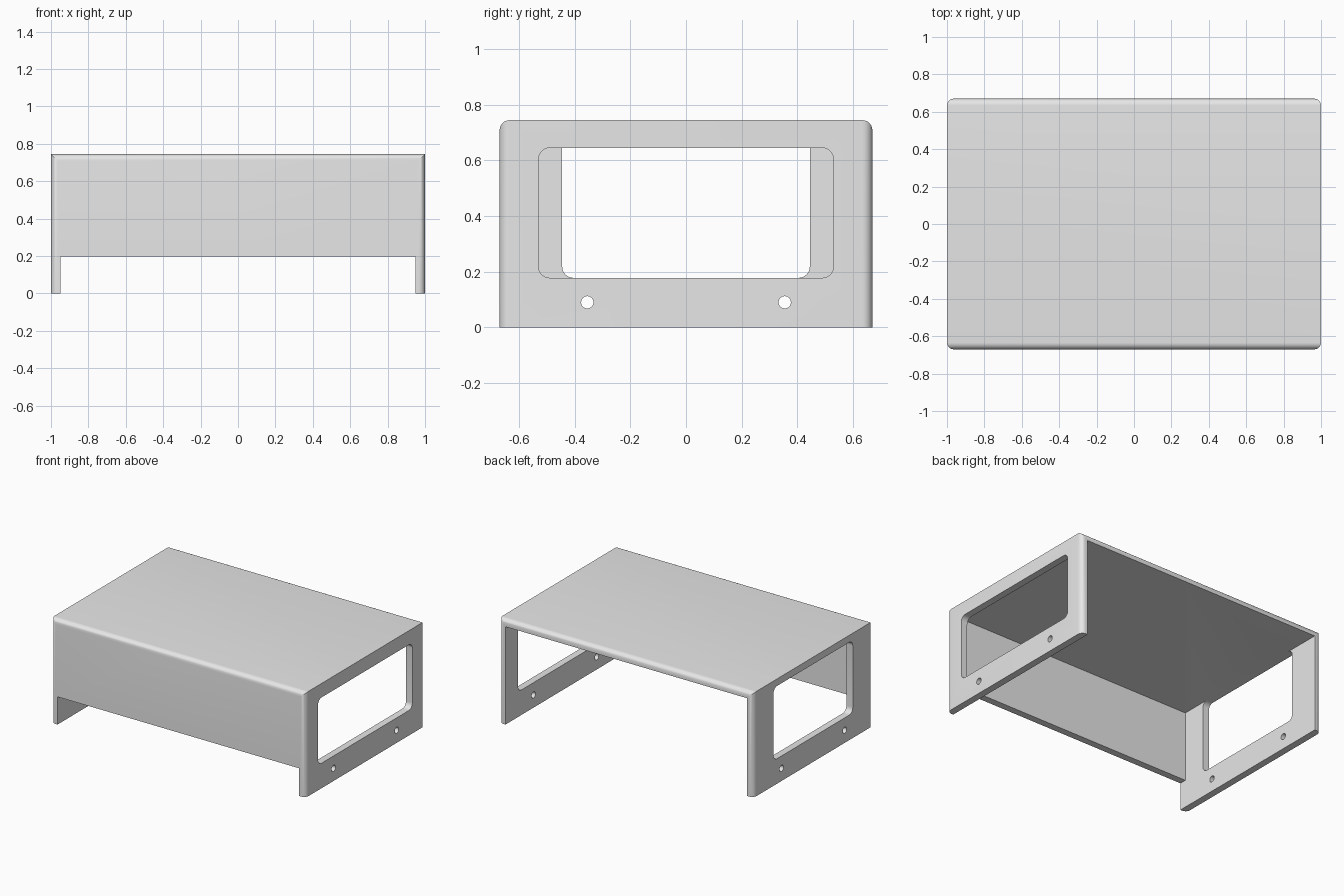
import bpy
import bmesh
from math import radians, pi
from mathutils import Matrix, Vector

if "Cube" in bpy.data.objects:
    bpy.data.objects.remove(bpy.data.objects["Cube"], do_unlink=True)

# Overall dimensions
HALF_X, HALF_Y, HEIGHT = 1.0, 0.67, 0.745
WALL = 0.05
INNER_X = HALF_X - WALL
CEILING = HEIGHT - WALL
EDGE_R = 0.036
WINDOW_R = 0.04

grey = bpy.data.materials.new("plain_grey")
grey.use_nodes = True
grey.diffuse_color = (0.8, 0.8, 0.8, 1)
grey.node_tree.nodes["Principled BSDF"].inputs["Base Color"].default_value = (0.8, 0.8, 0.8, 1)


def make_object(name, bm):
    bmesh.ops.recalc_face_normals(bm, faces=bm.faces)
    mesh = bpy.data.meshes.new(name)
    bm.to_mesh(mesh)
    bm.free()
    mesh.materials.append(grey)
    obj = bpy.data.objects.new(name, mesh)
    bpy.context.collection.objects.link(obj)
    return obj


def block(name, low, high, round_axis=None, radius=0.0, keep=lambda mid: True):
    """Box between two corners; edges parallel to round_axis get rounded."""
    low, high = Vector(low), Vector(high)
    bm = bmesh.new()
    bmesh.ops.create_cube(bm, size=1)
    size = high - low
    for v in bm.verts:
        v.co = Vector([c * s for c, s in zip(v.co, size)]) + (low + high) / 2
    if round_axis is not None:
        edges = []
        for e in bm.edges:
            a, b = (v.co for v in e.verts)
            if abs((a - b)[round_axis]) > 1e-4 and keep((a + b) / 2):
                edges.append(e)
        bmesh.ops.bevel(bm, geom=edges, offset=radius, offset_type='OFFSET',
                        segments=8, profile=0.5, affect='EDGES')
    return make_object(name, bm)


def combine(target, tool, operation='DIFFERENCE'):
    """Apply a boolean and discard the tool object."""
    tool.hide_render = True
    mod = target.modifiers.new("cut", 'BOOLEAN')
    mod.operation = operation
    mod.solver = 'EXACT'
    mod.object = tool
    bpy.ops.object.select_all(action='DESELECT')
    bpy.context.view_layer.objects.active = target
    target.select_set(True)
    bpy.ops.object.modifier_apply(modifier=mod.name)
    bpy.data.objects.remove(tool, do_unlink=True)


# Outer body: rounded front and back top edges, rounded upright corners
cover = block("enclosure_cover", (-HALF_X, -HALF_Y, 0), (HALF_X, HALF_Y, HEIGHT),
              0, EDGE_R, lambda mid: mid.z > HEIGHT / 2)
combine(cover, block("corner_tool", (-HALF_X, -HALF_Y, -1), (HALF_X, HALF_Y, 2),
                     2, EDGE_R), 'INTERSECT')

# Hollow inside, open at the back and bottom
combine(cover, block("cavity_tool", (-INNER_X, -HALF_Y + WALL, -1),
                     (INNER_X, 2, CEILING)))

# Gap below the front panel
combine(cover, block("front_gap_tool", (-INNER_X, -1, -0.5), (INNER_X, -0.5, 0.197)))

# Side windows: wide one on the left wall, narrower and taller on the right wall
for side, half_width, top in ((1, 0.53, 0.645), (-1, 0.445, CEILING)):
    x0, x1 = sorted((side * 0.85, side * 1.1))
    combine(cover, block("window_tool", (x0, -half_width, 0.178),
                         (x1, half_width, top), 0, WINDOW_R))

# Screw holes through both walls
for y in (-0.355, 0.355):
    bm = bmesh.new()
    bmesh.ops.create_cone(bm, cap_ends=True, segments=32, radius1=0.022, radius2=0.022,
                          depth=3, matrix=Matrix.Translation((0, y, 0.09))
                          @ Matrix.Rotation(pi / 2, 4, 'Y'))
    combine(cover, make_object("hole_tool", bm))

# Smooth roundings with crisp edges
bpy.ops.object.select_all(action='DESELECT')
cover.select_set(True)
bpy.context.view_layer.objects.active = cover
bpy.ops.object.shade_smooth_by_angle(angle=radians(30))
